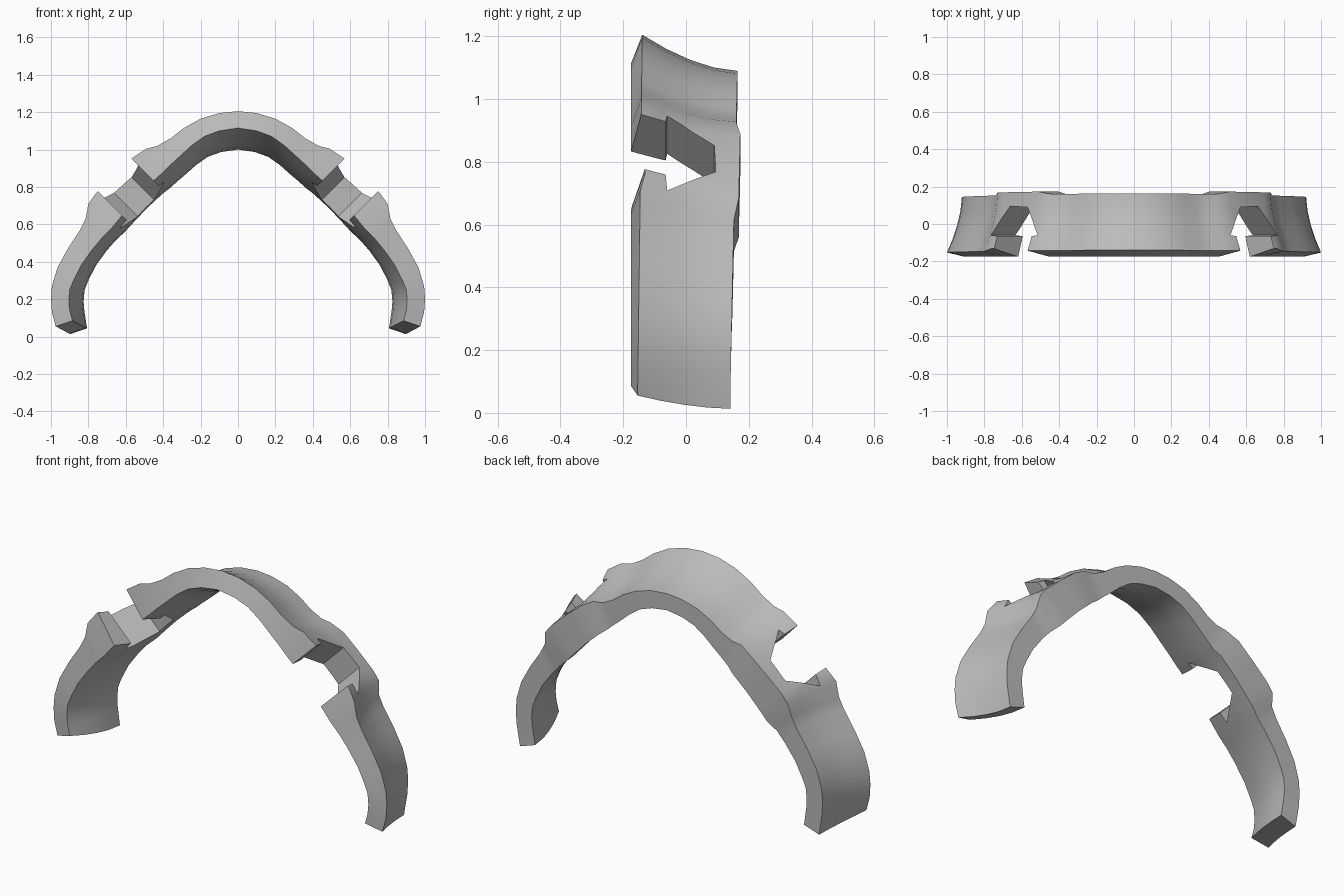
import bpy, bmesh, math
from mathutils import Vector

cube = bpy.data.objects.get("Cube")
if cube:
    bpy.data.objects.remove(cube, do_unlink=True)

grey = bpy.data.materials.new("plain grey")
grey.use_nodes = True
colour = (0.5, 0.5, 0.5, 1)
grey.diffuse_color = colour
grey.node_tree.nodes["Principled BSDF"].inputs["Base Color"].default_value = colour

# Front edge of one half, crown to tip: outer x, outer z, inner x, inner z
HALF = [
    (0, 1.205, 0, 1.115), (.1, 1.195, .1, 1.1), (.2, 1.165, .18, 1.07),
    (.29, 1.115, .25, 1.02), (.36, 1.06, .31, .965), (.43, 1.02, .37, .91),
    (.49, 1.005, .41, .87), (.565, .955, .455, .83), (.66, .865, .55, .73),
    (.76, .765, .63, .635), (.8, .71, .68, .575), (.815, .63, .73, .525),
    (.845, .57, .78, .465), (.91, .47, .84, .38), (.965, .37, .88, .3),
    (.995, .27, .9, .25), (1, .2, .905, .19), (.995, .13, .9, .14),
    (.975, .055, .885, .085),
]
DEPTH_STEPS = [0, .25, .5, .75, 1]


def edge_row(x, z, y_front, y_back, tip):
    """Points from front to back, closing inward in a flared curve."""
    angle = math.atan2(x, z - .3)
    dx = -.08 * math.sin(angle)
    dz = -.115 * math.cos(angle) ** 2 - (.035 if tip else 0)
    row = []
    for t in DEPTH_STEPS:
        flare = 1 - (1 - t) ** 1.7
        row.append(Vector((x + dx * flare, y_front + (y_back - y_front) * t, z + dz * flare)))
    return row


def section(index):
    xo, zo, xi, zi = HALF[index]
    tip = index == len(HALF) - 1
    y_back = .14 + .02 * zo + (.014 if 6 < index < 11 else 0)
    y_front = -.13 if index == 9 else -.155 + .013 * zo
    outer = edge_row(xo, zo, y_front, y_back, tip)
    inner = edge_row(xi, zi, -.175, y_back, tip)
    return outer + inner[::-1]


def finish(bm, name):
    bmesh.ops.recalc_face_normals(bm, faces=bm.faces)
    mesh = bpy.data.meshes.new(name)
    bm.to_mesh(mesh)
    bm.free()
    obj = bpy.data.objects.new(name, mesh)
    bpy.context.collection.objects.link(obj)
    mesh.materials.append(grey)
    return obj


def loft(bm, rings):
    rows = [[bm.verts.new(p) for p in ring] for ring in rings]
    count = len(rows[0])
    for a, b in zip(rows, rows[1:]):
        for i in range(count):
            j = (i + 1) % count
            bm.faces.new((a[i], a[j], b[j], b[i]))
    bm.faces.new(rows[0])
    bm.faces.new(rows[-1][::-1])


# Arched band
halves = [section(i) for i in range(len(HALF))]
mirrored = [[Vector((-p.x, p.y, p.z)) for p in ring] for ring in halves[:0:-1]]
bm = bmesh.new()
loft(bm, mirrored + halves)
band = finish(bm, "arched_band")

# Keyed side notches: along the slope and depth, pushed through the band
NOTCH = [(-.27, -.3), (-.27, -.065), (-.305, -.06), (-.2, .09),
         (-.075, .095), (.04, -.06), (-.02, -.065), (-.02, -.3)]
slope = math.sqrt(.5)
for side, label in ((1, "left"), (-1, "right")):
    rings = [[Vector((side * slope * (n + s), y, slope * (n - s))) for s, y in NOTCH]
             for n in (.7, 1.25)]
    bm = bmesh.new()
    loft(bm, rings)
    cutter = finish(bm, label + "_notch_cutter")
    cutter.hide_render = True
    cutter.hide_set(True)
    cut = band.modifiers.new(label + "_notch", "BOOLEAN")
    cut.operation = "DIFFERENCE"
    cut.solver = "EXACT"
    cut.object = cutter

# Bake the notches, then smooth the curved faces
bpy.context.view_layer.update()
evaluated = band.evaluated_get(bpy.context.evaluated_depsgraph_get())
baked = bpy.data.meshes.new_from_object(evaluated)
band.modifiers.clear()
band.data = baked
for cutter in [o for o in bpy.data.objects if o.name.endswith("_notch_cutter")]:
    bpy.data.objects.remove(cutter, do_unlink=True)
bpy.context.view_layer.objects.active = band
band.select_set(True)
bpy.ops.object.shade_smooth_by_angle(angle=math.radians(30))
